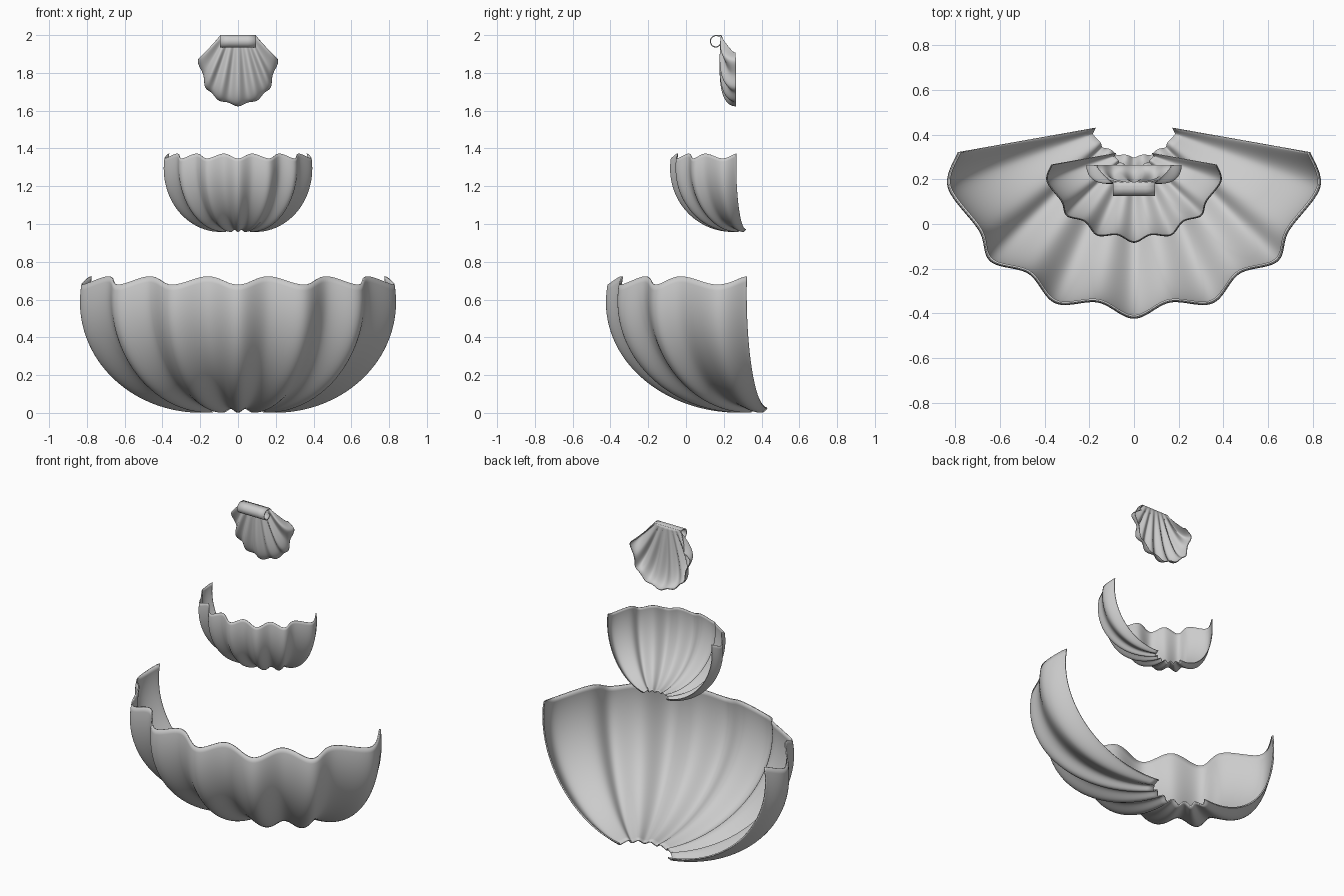
import bpy, bmesh
from math import sin, cos, pi, radians

if "Cube" in bpy.data.objects:
    bpy.data.objects.remove(bpy.data.objects["Cube"])

RIBS = 7        # ribs per shell; rim lists alternate rib crest / groove from the middle outwards
STEPS = 12      # samples per half rib
ROWS = 32

BASIN_RIM = [(0, -.42), (.16, -.348), (.35, -.352), (.47, -.22),
             (.64, -.165), (.69, -.03), (.83, .165), (.785, .32)]
CREST_RIM = [(0, 1.625), (.052, 1.645), (.10, 1.655), (.138, 1.695),
             (.172, 1.725), (.182, 1.79), (.211, 1.865), (.165, 1.905)]


def rim_point(half, s):
    """Smooth curve through the mirrored rim points, s from -7 to 7."""
    def at(i):
        if abs(i) > RIBS:
            i = RIBS if i > 0 else -RIBS
        x, q = half[abs(i)]
        return (-x if i < 0 else x), q
    i = min(int(s // 1), RIBS - 1)
    f = s - i
    a, b, c, d = (at(i + k) for k in (-1, 0, 1, 2))
    return [.5 * (2 * b[j] + (c[j] - a[j]) * f
                  + (2 * a[j] - 5 * b[j] + 4 * c[j] - d[j]) * f * f
                  + (3 * b[j] - a[j] - 3 * c[j] + d[j]) * f ** 3) for j in (0, 1)]


def grid_object(name, rows, thickness):
    """Skin a grid of points, thicken it and shade it smooth."""
    bm = bmesh.new()
    vs = [[bm.verts.new(p) for p in row] for row in rows]
    for r0, r1 in zip(vs, vs[1:]):
        for k in range(len(r0) - 1):
            bm.faces.new((r0[k], r0[k + 1], r1[k + 1], r1[k]))
    bmesh.ops.recalc_face_normals(bm, faces=bm.faces)
    me = bpy.data.meshes.new(name)
    bm.to_mesh(me)
    bm.free()
    ob = bpy.data.objects.new(name, me)
    bpy.context.collection.objects.link(ob)
    mod = ob.modifiers.new("thickness", "SOLIDIFY")
    mod.thickness = thickness
    mod.offset = 0
    bpy.ops.object.select_all(action='DESELECT')
    ob.select_set(True)
    bpy.context.view_layer.objects.active = ob
    bpy.ops.object.shade_smooth_by_angle(angle=radians(50))
    return ob


def shell(name, place, rim, hinge, t_max, thickness):
    """Fan of ribs from a hinge line to a rim; place() turns it into 3D."""
    rows = []
    for j in range(ROWS + 1):
        t = radians(t_max) * j / ROWS
        row = []
        for k in range(2 * RIBS * STEPS + 1):
            s = -RIBS + k / STEPS
            r = rim_point(rim, s)
            h = hinge(s, r)
            x, q = (h[i] + (r[i] - h[i]) * sin(t) for i in (0, 1))
            row.append(place(x, q, t, s, cos(pi * s)))
        rows.append(row)
    return grid_object(name, rows, thickness)


# Two basins, the upper one a smaller copy
def basin_hinge(s, r):
    return r[0] * .22, .43 + (r[1] - .32) * .18


def basin(name, k, kz, y0, z0):
    def place(x, q, t, s, wave):
        z = .015 + .593 * (1 - cos(t)) - wave * (.01 + .012 * sin(t))
        return x * k, q * k + y0, z0 + z * kz
    shell(name, place, BASIN_RIM, basin_hinge, 99, .008 * k)


basin("lower_basin", 1, 1, 0, 0)
basin("middle_basin", .47, .575, .115, .957)


# Upright shell at the top, convex towards the front
def crest_place(x, q, t, s, wave):
    power = 1.7 - 1.0 * abs(s / RIBS) ** 4
    depth = max(0, 1 - cos(t)) ** power
    return x, .187 + .075 * depth - .011 * wave * sin(2 * min(t, pi / 2)), q


shell("crest_shell", crest_place, CREST_RIM,
      lambda s, r: (.095 * s / RIBS, 1.997), 91, .004)

# Rolled scroll along the top shell's hinge
scroll = [(.187, 1.997)]
for i in range(25):
    a = radians(75 + 285 * i / 24)
    rad = .033 - .008 * i / 24
    scroll.append((.159 + rad * cos(a), 1.965 + rad * sin(a)))
grid_object("crest_scroll",
            [[(x, y, z) for y, z in scroll] for x in (-.095, -.05, 0, .05, .095)], .006)
